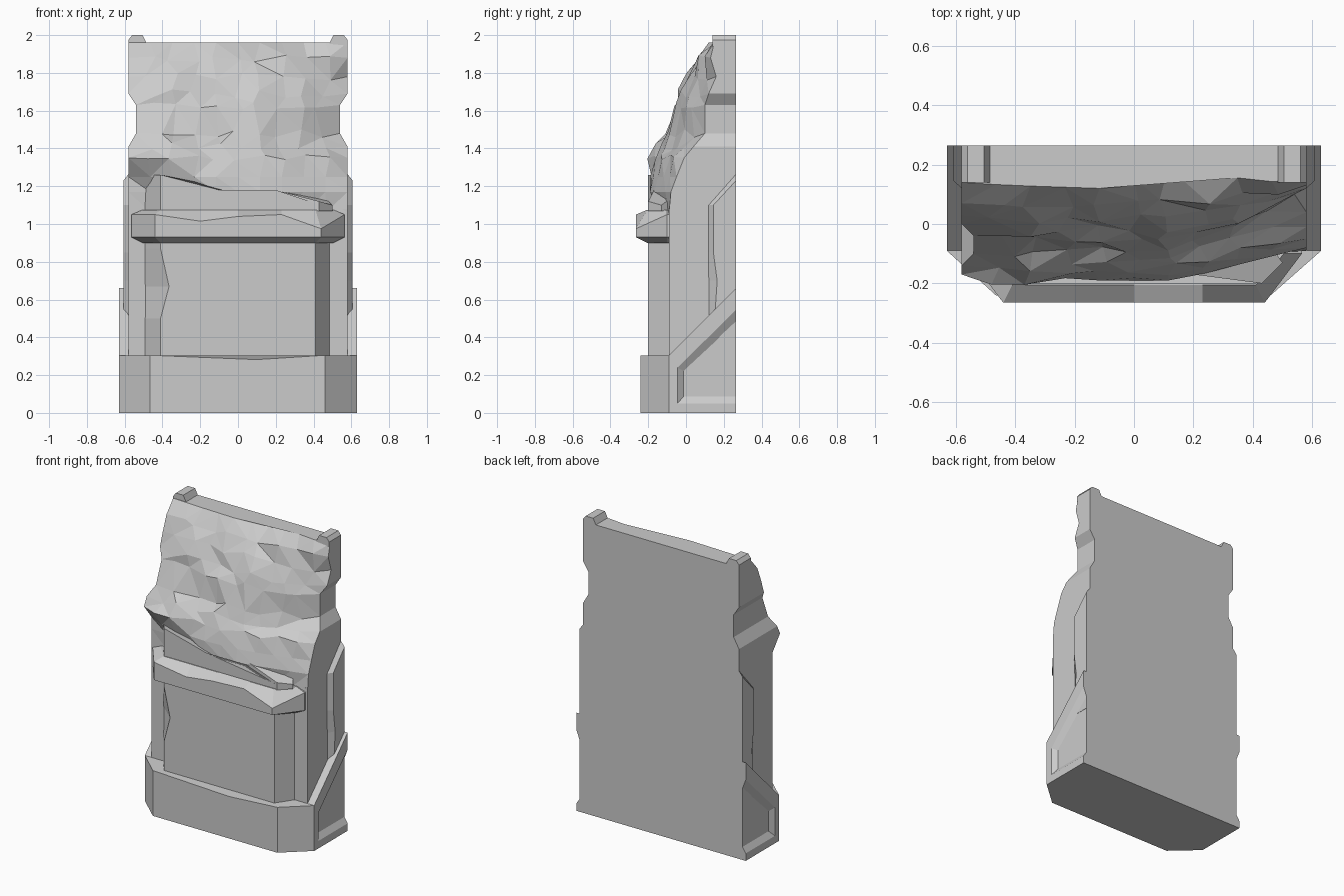
import bpy
import bmesh
import random

random.seed(4)
default = bpy.data.objects.get("Cube")
if default:
    bpy.data.objects.remove(default, do_unlink=True)

BACK = 0.265

# Single stone colour
stone = bpy.data.materials.new("grey_stone")
stone.use_nodes = True
stone.diffuse_color = (0.6, 0.6, 0.6, 1)
shader = next(n for n in stone.node_tree.nodes if n.type == "BSDF_PRINCIPLED")
shader.inputs["Base Color"].default_value = stone.diffuse_color
shader.inputs["Roughness"].default_value = 0.9


def loft(name, rings, triangulate=False):
    """Skin a list of equally long closed rings and cap both ends."""
    bm = bmesh.new()
    layers = [[bm.verts.new(p) for p in ring] for ring in rings]
    count = len(rings[0])
    for low, high in zip(layers, layers[1:]):
        for i in range(count):
            j = (i + 1) % count
            bm.faces.new((low[i], low[j], high[j], high[i]))
    bm.faces.new(layers[0][::-1])
    bm.faces.new(layers[-1])
    if triangulate:
        bmesh.ops.triangulate(bm, faces=bm.faces[:])
    bmesh.ops.recalc_face_normals(bm, faces=bm.faces[:])
    mesh = bpy.data.meshes.new(name)
    bm.to_mesh(mesh)
    bm.free()
    mesh.materials.append(stone)
    obj = bpy.data.objects.new(name, mesh)
    bpy.context.collection.objects.link(obj)
    return obj


def side_ring(profile, x):
    """Place a (y, z) profile at one x."""
    return [(x, y, z) for y, z in profile]


def flat_ring(outline, z):
    """Place an (x, y) outline at one height."""
    return [(x, y, z) for x, y in outline]


def lerp_table(points, values, at):
    """Piecewise linear lookup."""
    for a, b, va, vb in zip(points, points[1:], values, values[1:]):
        if at <= b:
            return va + (vb - va) * (at - a) / (b - a)
    return values[-1]


# Plinth front with cut corners and a worn top edge
plinth = [(-0.63, -0.09), (-0.465, -0.24), (0.1, -0.24), (0.46, -0.24), (0.63, -0.09)]
worn = flat_ring(plinth, 0.305)
worn[2] = (0.1, -0.24, 0.282)
loft("plinth_front", [flat_ring(plinth, 0), worn])

# Plinth core, rising diagonally towards the back
wedge = [(-0.09, 0), (BACK, 0), (BACK, 0.66), (-0.09, 0.305)]
loft("plinth_core", [side_ring(wedge, -0.605), side_ring(wedge, 0.605)])

# Raised frames on the plinth sides, open at the back
rim_low, rim_high = wedge[:2], wedge[2:]
recess_outer = [(BACK, 0.05), (-0.045, 0.05), (-0.045, 0.24), (BACK, 0.545)]
recess_inner = [(BACK, 0.09), (-0.01, 0.09), (-0.01, 0.22), (BACK, 0.475)]

# Side pilasters with slanted tops and a chipped front edge
pilaster_base = [(BACK, 0.4), (0.115, 0.4), (0.115, 0.7), (0.115, 0.85), (0.115, 1.1), (BACK, 1.27)]
pilaster_face = [(BACK, 0.4), (0.145, 0.4), (0.165, 0.7), (0.145, 0.85), (0.145, 1.1), (BACK, 1.23)]

# Corner stubs on top of the slab
stub = [(0.48, 1.94), (0.485, 1.96), (0.505, 2), (0.56, 2), (0.58, 1.975), (0.58, 1.94)]

for side, label in ((1, "left"), (-1, "right")):
    loft(label + "_plinth_frame", [
        side_ring(rim_low + recess_inner + rim_high, side * 0.603),
        side_ring(rim_low + recess_outer + rim_high, side * 0.63)])
    loft(label + "_pilaster", [
        side_ring(pilaster_base, side * 0.575),
        side_ring(pilaster_face, side * 0.607)])
    loft(label + "_corner_stub", [
        [(side * x, y, z) for x, z in stub] for y in (0.14, BACK)])

# Lower body behind the shaft
body = [(-0.58, BACK), (-0.58, -0.09), (0.58, -0.09), (0.58, BACK)]
loft("lower_body", [flat_ring(body, 0.2), flat_ring(body, 1.08)])

# Front shaft: chamfered, chipped on one edge, broken off at the top
rings = []
for z, chip in ((0.28, 0), (0.5, 0), (0.67, 0.045), (0.87, 0), (1.05, 0)):
    shaft = [(-0.5, -0.08), (-0.41 + chip, -0.2), (-0.1, -0.2),
             (0.2, -0.2), (0.41, -0.2), (0.49, -0.08)]
    rings.append(flat_ring(shaft, z))
broken = (1.26, 1.26, 1.18, 1.18, 1.11, 1.08)
rings.append([(x, y, z) for (x, y), z in zip(shaft, broken)])
loft("front_shaft", rings)


# Ledge with bevelled underside and a worn front edge
def ledge_outline(grow):
    half, front = 0.565 - grow, -0.265 + grow
    corner = 0.44 - grow / 2
    return [(-half, -0.06), (-half, -0.1), (-corner, front), (-0.2, front), (0, front),
            (0.23, front), (corner, front), (half, -0.1), (half, -0.06)]


edge = (1.05, 1.05, 1.05, 1.015, 1.04, 1.05, 0.975, 1.05, 1.05)
loft("ledge", [
    flat_ring(ledge_outline(0.06), 0.9),
    flat_ring(ledge_outline(0), 0.93),
    [(x, y, z) for (x, y), z in zip(ledge_outline(0), edge)],
    flat_ring(ledge_outline(0.06), 1.075)])

# Broken rock: height, half width, then depth of the face from right to left
columns = (-1, -0.72, -0.2, 0.25, 0.72, 1)
rock_rows = (
    (1.06, 0.58, (-0.09, -0.09, -0.15, -0.15, -0.1, -0.09)),
    (1.17, 0.58, (-0.09, -0.1, -0.19, -0.19, -0.12, -0.08)),
    (1.25, 0.58, (-0.09, -0.17, -0.19, -0.17, -0.1, -0.05)),
    (1.35, 0.58, (-0.17, -0.2, -0.16, -0.14, -0.07, -0.01)),
    (1.41, 0.58, (-0.14, -0.15, -0.13, -0.11, -0.03, 0.04)),
    (1.48, 0.54, (-0.1, -0.1, -0.09, -0.08, 0, 0.1)),
    (1.63, 0.54, (-0.04, -0.06, -0.05, -0.04, 0.02, 0.1)),
    (1.69, 0.58, (0, -0.04, -0.02, -0.02, 0.04, 0.12)),
    (1.78, 0.58, (0.03, 0, 0.02, 0.02, 0.07, 0.16)),
    (1.88, 0.58, (0.07, 0.04, 0.06, 0.07, 0.1, 0.13)),
    (1.96, 0.58, (0.14, 0.13, 0.12, 0.2, 0.14, 0.15)),
)
steps = 10
rings = []
for row, (z, half, depths) in enumerate(rock_rows):
    inner_row = 2 < row < len(rock_rows) - 1
    ring = []
    for i in range(steps + 1):
        u = 2 * i / steps - 1
        y = lerp_table(columns, depths, u)
        x, lift = u * half, 0
        if inner_row and 0 < i < steps:
            x += random.uniform(-1, 1) * 0.03
            y += random.uniform(-1, 1) * 0.016
            lift = random.uniform(-1, 1) * 0.022
        ring.append((x, y, z + lift))
    ring += [(half, BACK, z), (-half, BACK, z)]
    rings.append(ring)
loft("broken_rock", rings, triangulate=True)

# Loose shard resting above the ledge
shard = [(0.2, -0.17), (0.43, -0.2), (0.5, -0.13), (0.45, -0.06)]
shard_top = (1.18, 1.12, 1.1, 1.15)
loft("rock_shard", [flat_ring(shard, 1.07),
                    [(x, y, z) for (x, y), z in zip(shard, shard_top)]])
